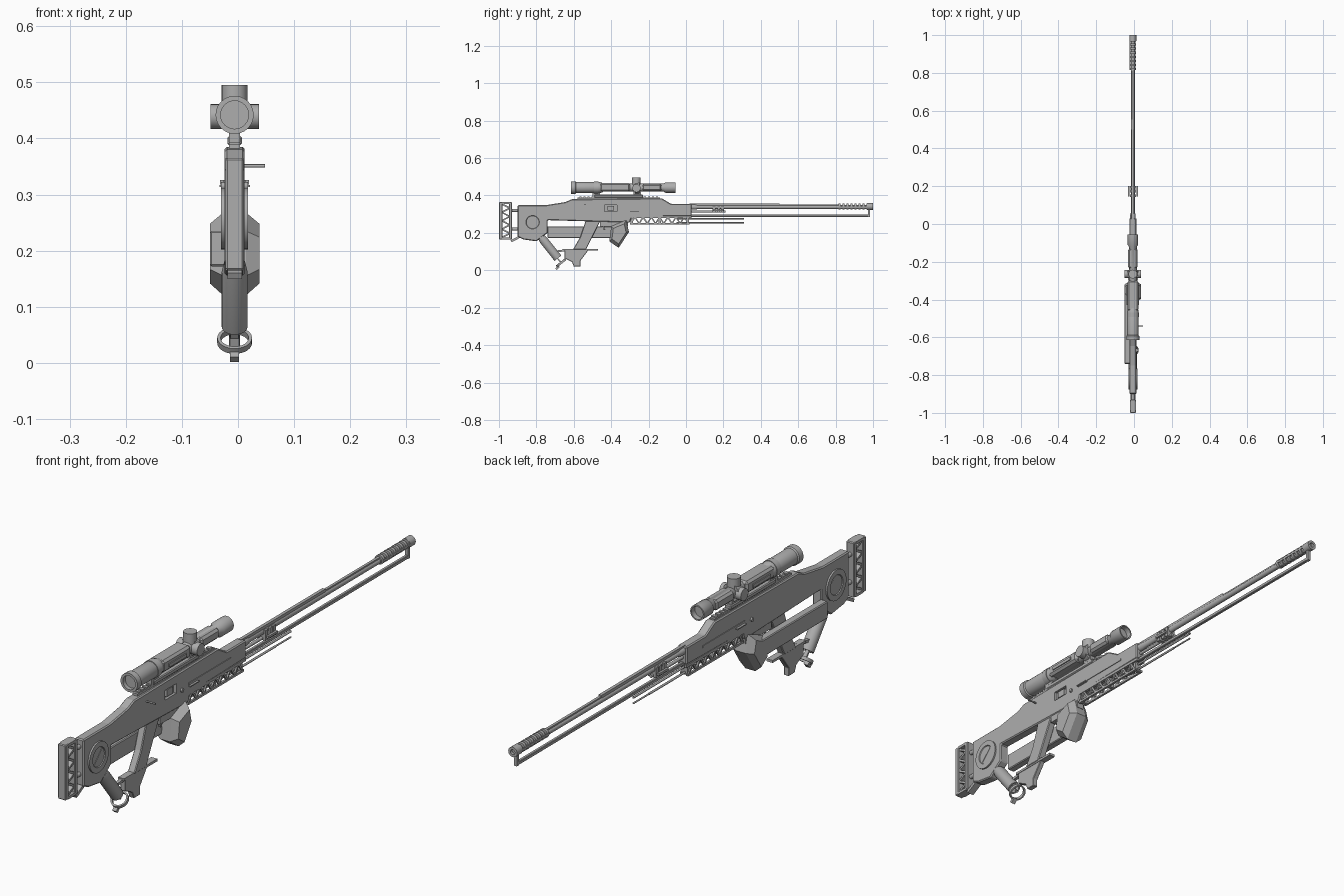
import bpy, bmesh, math
from mathutils import Vector

CX = -0.006  # centre plane of the rifle

cube = bpy.data.objects.get("Cube")
if cube:
    bpy.data.objects.remove(cube, do_unlink=True)

grey = bpy.data.materials.new("plain_grey")
grey.use_nodes = True
grey.diffuse_color = (0.42, 0.42, 0.42, 1)
grey.node_tree.nodes["Principled BSDF"].inputs["Base Color"].default_value = (0.42, 0.42, 0.42, 1)


def finish(name, bm, smooth=False):
    bmesh.ops.remove_doubles(bm, verts=bm.verts, dist=1e-5)
    bmesh.ops.recalc_face_normals(bm, faces=bm.faces)
    mesh = bpy.data.meshes.new(name)
    bm.to_mesh(mesh)
    bm.free()
    mesh.materials.append(grey)
    ob = bpy.data.objects.new(name, mesh)
    bpy.context.collection.objects.link(ob)
    if smooth:
        bpy.ops.object.select_all(action='DESELECT')
        ob.select_set(True)
        bpy.context.view_layer.objects.active = ob
        bpy.ops.object.shade_smooth_by_angle(angle=math.radians(35))
    return ob


def prism(name, pts, half, cx=CX, inner=None, taper=1.0, bevel=0):
    """Side outline (y, z) extruded across x, optionally narrowing outside 'inner'."""
    bm = bmesh.new()
    my = sum(p[0] for p in pts) / len(pts)
    mz = sum(p[1] for p in pts) / len(pts)
    layers = [(-half, taper), (half, taper)]
    if inner:
        layers[1:1] = [(-inner, 1), (inner, 1)]
    rings = [[bm.verts.new((cx + x, my + (y - my) * s, mz + (z - mz) * s)) for y, z in pts]
             for x, s in layers]
    n = len(pts)
    for a, b in zip(rings, rings[1:]):
        for i in range(n):
            j = (i + 1) % n
            bm.faces.new((a[i], a[j], b[j], b[i]))
    bm.faces.new(rings[0])
    bm.faces.new(rings[-1])
    ob = finish(name, bm)
    if bevel:
        mod = ob.modifiers.new("chamfer", 'BEVEL')
        mod.width = bevel
        mod.segments = 1
        mod.limit_method = 'ANGLE'
    return ob


def box(name, y0, y1, z0, z1, half, cx=CX, bevel=0):
    return prism(name, [(y0, z0), (y1, z0), (y1, z1), (y0, z1)], half, cx, bevel=bevel)


def strut(name, a, b, width, half, cx=CX):
    a, b = Vector(a), Vector(b)
    d = (b - a).normalized()
    n = Vector((-d.y, d.x)) * width / 2
    return prism(name, [a - n, b - n, b + n, a + n], half, cx)


def lathe(name, profile, origin, axis=(0, 1, 0), sides=24):
    """Revolve (distance along axis, radius) points."""
    bm = bmesh.new()
    rot = Vector((0, 0, 1)).rotation_difference(Vector(axis).normalized())
    rings = []
    for t, r in profile:
        rings.append([bm.verts.new(Vector(origin) + rot @ Vector((
            r * math.cos(i * math.tau / sides), r * math.sin(i * math.tau / sides), t)))
            for i in range(sides)])
    for a, b in zip(rings, rings[1:]):
        for i in range(sides):
            j = (i + 1) % sides
            bm.faces.new((a[i], a[j], b[j], b[i]))
    return finish(name, bm, True)


def rod(name, origin, axis, length, r, sides=24):
    return lathe(name, [(0, 0), (0, r), (length, r), (length, 0)], origin, axis, sides)


# Main body with stock, receiver and upper handguard
body = prism("body", [(-.90, .348), (-.75, .348), (-.645, .365), (-.61, .38), (-.13, .385),
                      (-.08, .355), (.03, .355), (.03, .29), (-.29, .285), (-.30, .255),
                      (-.74, .268), (-.74, .20), (-.80, .155), (-.87, .165), (-.90, .18)],
             .018, bevel=.004)
# Ejection port cut into the side
cutter = box("port_cutter", -.435, -.37, .315, .35, .012, cx=CX + .018)
cutter.hide_render = True
cutter.hide_viewport = True
cut = body.modifiers.new("port", 'BOOLEAN')
cut.operation = 'DIFFERENCE'
cut.object = cutter
box("port_bolt", -.42, -.385, .32, .345, .004, cx=CX + .011)
rod("bolt_handle", (CX + .01, -.54, .351), (1, 0, 0), .044, .003, 12)
rod("selector_pin", (CX - .024, -.34, .315), (1, 0, 0), .048, .007, 16)
for side in (-1, 1):
    box("handguard_groove_plate", -.30, -.06, .318, .326, .002, cx=CX + side * .0185)
    box("side_tab", -.30, -.25, .313, .317, .005, cx=CX + side * .022)

# Top rail under the scope
box("top_rail", -.58, -.14, .382, .39, .010)
for k in range(20):
    box("rail_tooth", -.57 + k * .0215, -.558 + k * .0215, .39, .394, .010)

# Round hub in the stock
lathe("stock_hub", [(-.021, 0), (-.021, .034), (-.024, .036), (-.024, .055), (.024, .055),
                    (.024, .036), (.021, .034), (.021, 0)], (CX, -.82, .257), (1, 0, 0), 32)
strut("hub_slot", (-.842, .235), (-.798, .279), .008, .0225)

# Butt plate with lattice
box("butt_rear_rail", -1, -.982, .165, .365, .016, bevel=.003)
box("butt_front_rail", -.946, -.93, .165, .365, .016, bevel=.003)
for z in (.165, .355):
    box("butt_cap", -.985, -.94, z, z + .01, .016)
for k in range(4):
    z = .175 + k * .045
    strut("butt_brace", (-.985, z), (-.942, z + .0225), .008, .012)
    strut("butt_brace", (-.942, z + .0225), (-.985, z + .045), .008, .012)
for z in (.22, .32):
    rod("butt_post", (CX, -.935, z), (0, 1, 0), .045, .008, 16)
strut("stock_toe", (-.935, .155), (-.87, .19), .012, .013)

# Side box and the fore grip
prism("side_box", [(-.74, .172), (-.40, .172), (-.36, .19), (-.36, .235), (-.74, .235)],
      .0145, cx=-.0355, bevel=.003)
prism("fore_grip", [(-.40, .235), (-.32, .268), (-.305, .205), (-.36, .12), (-.41, .155)],
      .044, inner=.02, taper=.72)
box("magazine_neck", -.46, -.31, .235, .27, .015)

# Pistol grip, trigger and lower grip foot
prism("pistol_grip", [(-.535, .27), (-.455, .27), (-.49, .20), (-.535, .11), (-.605, .11),
                      (-.565, .18)], .014, bevel=.003)
strut("trigger", (-.45, .26), (-.435, .215), .008, .004)
strut("grip_bar", (-.66, .11), (-.47, .11), .009, .012)
prism("grip_foot", [(-.65, .11), (-.52, .11), (-.565, .05), (-.565, .02), (-.60, .02),
                    (-.61, .045), (-.65, .065)], .010, bevel=.002)

# Angled tube with ring below the stock
slope = Vector((0, .62, -.78)).normalized()
lathe("angled_tube", [(0, 0), (0, .019), (.02, .023), (.145, .023), (.145, .018), (.12, .018),
                      (.12, 0)], (CX, -.775, .178), slope)
lathe("tube_ring", [(-.006, .025), (-.006, .031), (.006, .031), (.006, .025), (-.006, .025)],
      (CX, -.668, .040), slope)
strut("ring_lug", (-.695, .006), (-.68, .022), .012, .008)
strut("tube_bracket", (-.80, .185), (-.67, .045), .007, .007)
strut("tube_brace", (-.70, .10), (-.62, .11), .010, .006)

# Scope
sz = .442
lathe("scope_eyepiece", [(-.60, 0), (-.60, .025), (-.615, .025), (-.615, .034), (-.592, .034),
                         (-.588, .030), (-.46, .030), (-.445, .024), (-.445, 0)], (CX, 0, sz))
lathe("scope_tube", [(-.46, 0), (-.46, .021), (-.12, .021), (-.11, .028), (-.055, .028),
                     (-.055, .023), (-.075, .023), (-.075, 0)], (CX, 0, sz))
box("scope_housing", -.46, -.30, .422, .466, .029, bevel=.008)
box("scope_front_housing", -.235, -.13, .424, .462, .025, bevel=.008)
rod("top_turret", (CX, -.265, sz), (0, 0, 1), .053, .023)
rod("turret_collar", (CX, -.265, sz), (0, 0, 1), .03, .018)
for side in (-1, 1):
    rod("side_turret", (CX, -.265, sz - .003), (side, 0, 0), .043, .022)
    box("scope_fin", -.43, -.33, .436, .448, .003, cx=CX + side * .030)
for y in (-.48, -.26):
    lathe("scope_clamp", [(-.012, 0), (-.012, .032), (.012, .032), (.012, 0)], (CX, y, sz))
    box("scope_mount", y - .02, y + .02, .385, .425, .010)
box("scope_mount_base", -.49, -.23, .388, .404, .013, bevel=.003)

# Barrel, upper rib and muzzle brake
lathe("barrel", [(.0, 0), (.0, .014), (.05, .014), (.06, .011), (.82, .010), (.82, 0)], (CX, 0, .338))
box("barrel_rib", .02, .50, .346, .357, .006)
box("front_rib", .50, .82, .345, .352, .005)
rod("muzzle_core", (CX, .81, .338), (0, 1, 0), .18, .011)
for k in range(8):
    rod("muzzle_ring", (CX, .815 + k * .0215, .341), (0, 1, 0), .011, .017, 16)
lathe("muzzle_tip", [(-.02, .009), (-.02, .018), (.012, .018), (.012, .009), (-.02, .009)],
      (CX, .988, .341))
for side in (-1, 1):
    box("muzzle_rail", .815, .985, .337, .345, .002, cx=CX + side * .015)

# Rods below the barrel
box("lower_rod", .0, .985, .285, .298, .006, bevel=.002)
box("rod_end_post", .972, .985, .285, .33, .006)
rod("middle_rod", (CX, -.07, .314), (0, 1, 0), .28, .006, 12)
for y in (.15, .175, .195):
    box("barrel_bracket", y - .007, y + .007, .308, .345, .016)
for side in (-1, 1):
    box("bracket_ear", .145, .20, .318, .326, .004, cx=CX + side * .022)
rod("long_thin_rod", (CX, -.05, .275), (0, 1, 0), .36, .004, 12)
rod("short_thin_rod", (CX, -.05, .254), (0, 1, 0), .27, .004, 12)
rod("thin_rod_tip", (CX, .21, .254), (0, 1, 0), .10, .003, 12)

# Lattice rail under the handguard
for side in (-1, 1):
    cx = CX + side * .013
    box("lattice_lower_rail", -.30, .02, .245, .253, .004, cx=cx)
    box("lattice_upper_rail", -.30, .03, .280, .290, .005, cx=cx)
    for k in range(7):
        y = -.295 + k * .044
        strut("lattice_brace", (y, .25), (y + .022, .284), .007, .003, cx)
        strut("lattice_brace", (y + .022, .284), (y + .044, .25), .007, .003, cx)
for y in (-.29, -.14, .01):
    box("lattice_cross_bar", y - .006, y + .006, .246, .284, .012)
